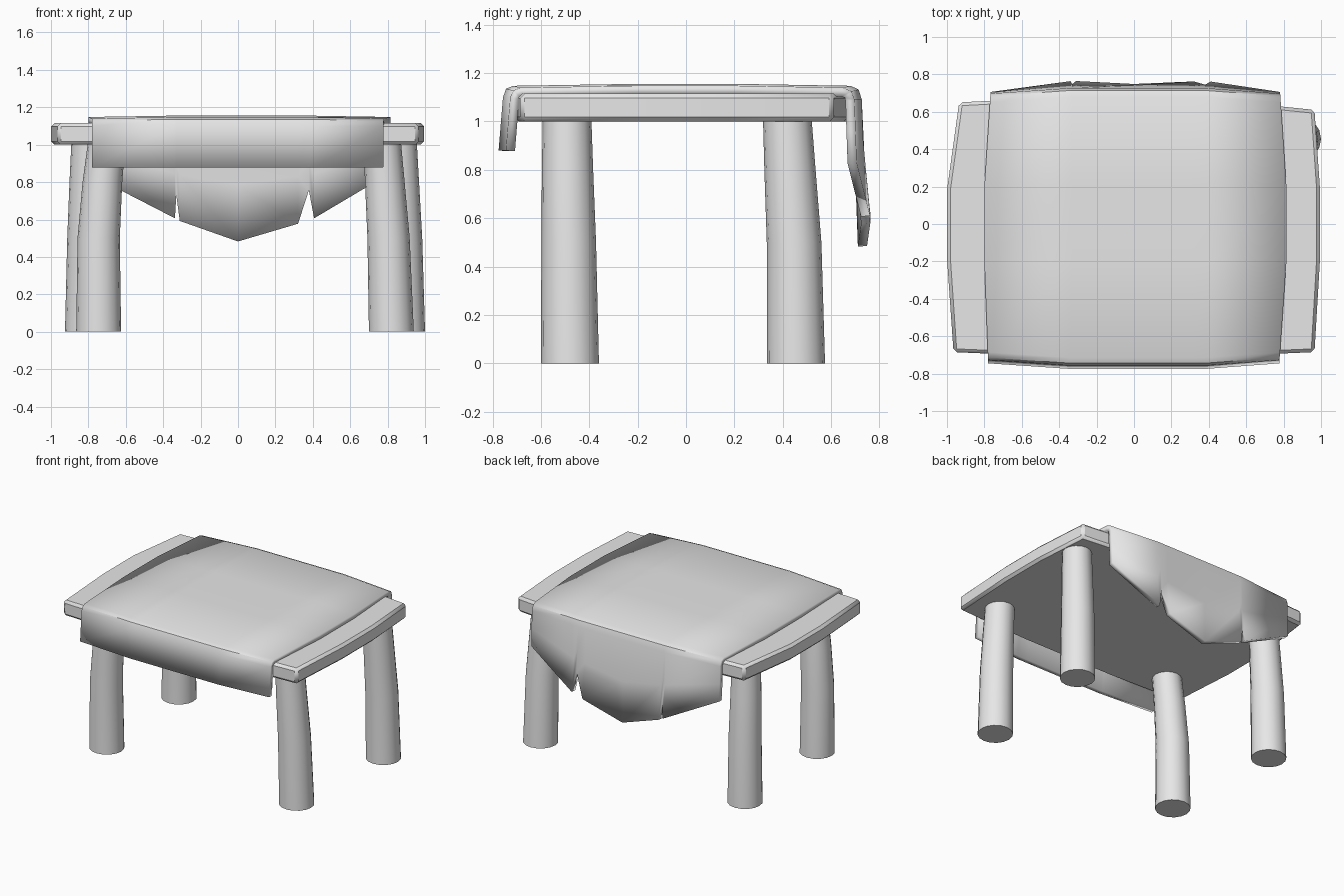
import bpy, bmesh, math

if "Cube" in bpy.data.objects:
    bpy.data.objects.remove(bpy.data.objects["Cube"])

grey = bpy.data.materials.new("light grey")
grey.diffuse_color = (0.8, 0.8, 0.8, 1)
grey.use_nodes = True
grey.node_tree.nodes["Principled BSDF"].inputs["Base Color"].default_value = grey.diffuse_color


def make(name, bm, angle=35):
    bmesh.ops.recalc_face_normals(bm, faces=bm.faces)
    me = bpy.data.meshes.new(name)
    bm.to_mesh(me)
    bm.free()
    me.materials.append(grey)
    ob = bpy.data.objects.new(name, me)
    bpy.context.collection.objects.link(ob)
    bpy.ops.object.select_all(action='DESELECT')
    ob.select_set(True)
    bpy.context.view_layer.objects.active = ob
    bpy.ops.object.shade_smooth_by_angle(angle=math.radians(angle))
    return ob


def lerp(pts, v):
    """Piecewise linear lookup through (key, value) pairs."""
    if v <= pts[0][0]:
        return pts[0][1]
    for (a, p), (b, q) in zip(pts, pts[1:]):
        if v <= b:
            return p + (q - p) * (v - a) / (b - a)
    return pts[-1][1]


# Table top: bulging plank outline, extruded and chamfered
outline = [(-0.965, -0.685), (-0.38, -0.71), (0.38, -0.71), (0.965, -0.685),
           (0.995, -0.18), (0.995, 0.18), (0.965, 0.61), (0.38, 0.67),
           (-0.38, 0.68), (-0.935, 0.65), (-1.0, 0.18), (-1.0, -0.18)]
bm = bmesh.new()
face = bm.faces.new([bm.verts.new((x, y, 1.0)) for x, y in outline])
ext = bmesh.ops.extrude_face_region(bm, geom=[face])
for v in ext["geom"]:
    if isinstance(v, bmesh.types.BMVert):
        v.co.z = 1.115
top = make("table_top", bm, 25)
bev = top.modifiers.new("chamfer", 'BEVEL')
bev.width, bev.segments, bev.limit_method = 0.018, 1, 'ANGLE'
bev.angle_limit = math.radians(40)


# Legs: tapered, slightly bent round posts
def leg(name, centres):
    bm = bmesh.new()
    n, rings = 16, []
    for (x, y), z, r in zip(centres, (0, 0.5, 0.8, 1.03), (0.12, 0.113, 0.106, 0.1)):
        rings.append([bm.verts.new((x + r * math.cos(2 * math.pi * i / n),
                                    y + r * math.sin(2 * math.pi * i / n), z))
                      for i in range(n)])
    for a, b in zip(rings, rings[1:]):
        for i in range(n):
            j = (i + 1) % n
            bm.faces.new((a[i], a[j], b[j], b[i]))
    bm.faces.new(rings[0][::-1])
    bm.faces.new(rings[-1])
    make(name, bm)


leg("front_left_leg", [(-0.745, -0.48), (-0.745, -0.485), (-0.725, -0.49), (-0.70, -0.492)])
leg("front_right_leg", [(0.82, -0.48), (0.805, -0.485), (0.785, -0.49), (0.77, -0.492)])
leg("back_left_leg", [(-0.805, 0.455), (-0.80, 0.447), (-0.795, 0.43), (-0.79, 0.418)])
leg("back_right_leg", [(0.88, 0.455), (0.872, 0.447), (0.862, 0.43), (0.855, 0.418)])

# Cloth: lower back hem (x, z) with two torn notches
hem = [(-0.78, 0.83), (-0.34, 0.61), (-0.33, 0.735), (-0.31, 0.595), (0, 0.485),
       (0.32, 0.58), (0.38, 0.76), (0.41, 0.61), (0.78, 0.83)]
# cross profile over the table (y, z) from front hem to back rim
profile = [(-0.745, 0.88), (-0.727, 1.10), (-0.714, 1.128), (-0.685, 1.14), (-0.2, 1.148),
           (0.2, 1.148), (0.65, 1.14), (0.684, 1.125), (0.697, 1.09)]
back_hang = [(0.48, 0.718), (0.6, 0.735), (0.83, 0.706), (1.09, 0.697)]
side_left = [(-0.74, 0.78), (-0.2, 0.80), (0.2, 0.80), (0.72, 0.766)]
side_right = [(-0.74, 0.777), (-0.2, 0.815), (0.2, 0.815), (0.72, 0.78)]
bm = bmesh.new()
cols = []
for x, zb in hem:
    bulge = lerp([(0.38, 0.03), (0.78, 0.0)], abs(x))
    pts = list(profile)
    for t in (0.5, 1.0):
        z = 1.09 + (zb - 1.09) * t
        pts.append((lerp(back_hang, z), z))
    col = []
    for y, z in pts:
        half = lerp(side_left if x < 0 else side_right, y)
        lift = bulge * 0.25 if z > 1.1 else 0
        yy = y + bulge * max(-1, min(1, y / 0.6))
        col.append(bm.verts.new((x / 0.78 * half if abs(x) > 0.5 else x, yy, z + lift)))
    cols.append(col)
for a, b in zip(cols, cols[1:]):
    for i in range(len(a) - 1):
        bm.faces.new((a[i], b[i], b[i + 1], a[i + 1]))
cloth = make("cloth", bm)
# make the outer side face up, then thicken inwards
if sum(p.normal.z * p.area for p in cloth.data.polygons) < 0:
    cloth.data.flip_normals()
sol = cloth.modifiers.new("thickness", 'SOLIDIFY')
sol.thickness, sol.offset = 0.038, -1
